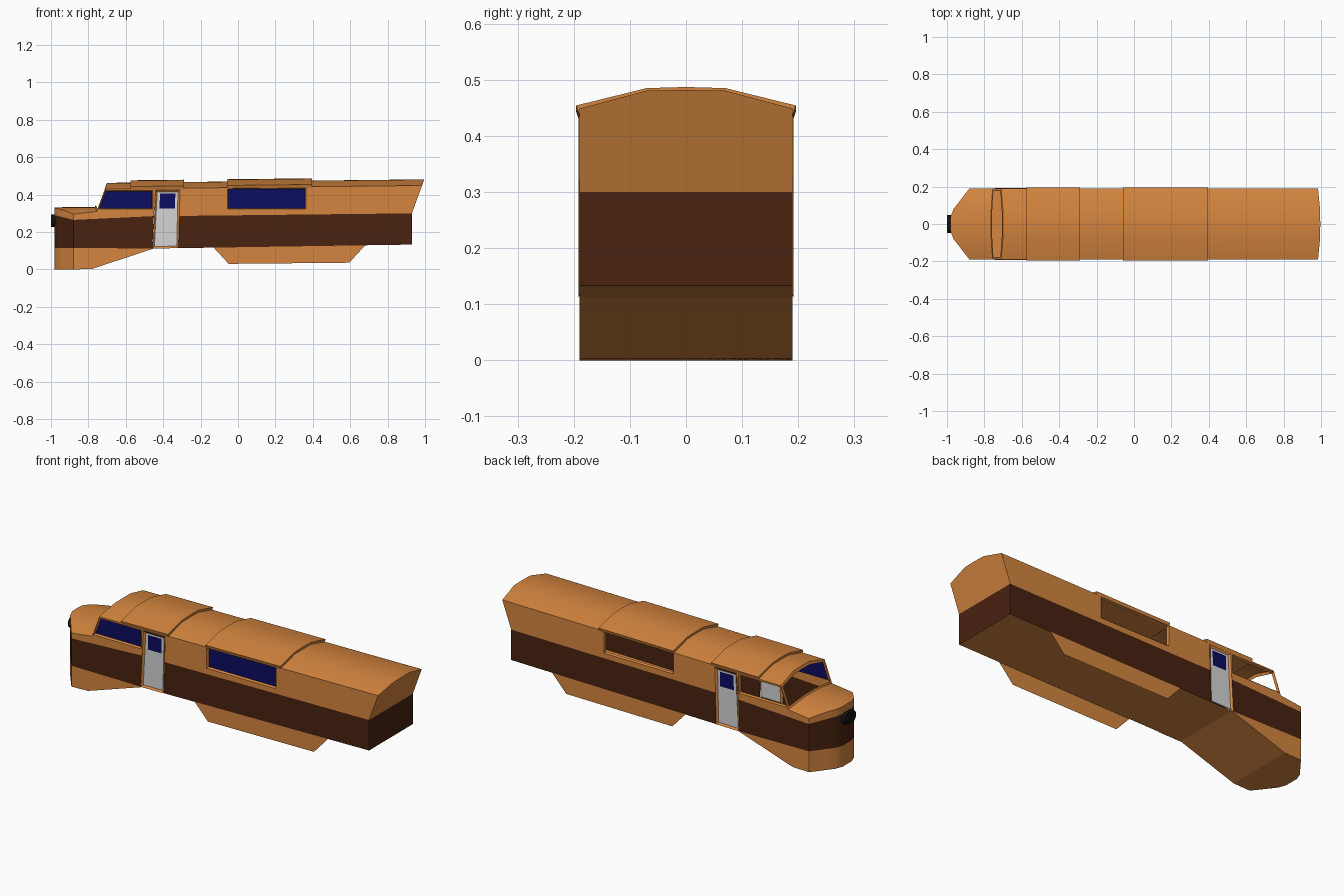
import bpy
import bmesh
import math
from mathutils import Vector

cube = bpy.data.objects.get("Cube")
if cube:
    bpy.data.objects.remove(cube, do_unlink=True)


def material(name, r, g, b):
    m = bpy.data.materials.new(name)
    m.use_nodes = True
    m.diffuse_color = (r, g, b, 1)
    node = next(n for n in m.node_tree.nodes if n.type == 'BSDF_PRINCIPLED')
    node.inputs["Base Color"].default_value = (r, g, b, 1)
    node.inputs["Roughness"].default_value = 0.7
    return m


orange = material("orange paint", 0.66, 0.235, 0.05)
brown = material("dark brown paint", 0.065, 0.016, 0.005)
blue = material("dark blue glass", 0.004, 0.004, 0.12)
white = material("door white", 0.66, 0.66, 0.66)
black = material("lamp black", 0.006, 0.006, 0.006)

HALF = 0.19  # half width of the body


def finish(bm, name, mat, smooth=False):
    me = bpy.data.meshes.new(name)
    bm.to_mesh(me)
    bm.free()
    ob = bpy.data.objects.new(name, me)
    bpy.context.scene.collection.objects.link(ob)
    me.materials.append(mat)
    if smooth:
        bpy.ops.object.select_all(action='DESELECT')
        ob.select_set(True)
        bpy.context.view_layer.objects.active = ob
        bpy.ops.object.shade_smooth_by_angle(angle=math.radians(30))
    return ob


def panel(name, loops, side, mat, recess=0.0):
    """Flat side panel from an (x, z) outline followed by hole outlines."""
    bm = bmesh.new()
    for loop in loops:
        vs = [bm.verts.new((x, side * (HALF - recess), z)) for x, z in loop]
        for a, b in zip(vs, vs[1:] + vs[:1]):
            bm.edges.new((a, b))
    bmesh.ops.triangle_fill(bm, use_beauty=True, edges=bm.edges[:], normal=(0, side, 0))
    bm.normal_update()
    bmesh.ops.reverse_faces(bm, faces=[f for f in bm.faces if f.normal.y * side < 0])
    bmesh.ops.dissolve_limit(bm, angle_limit=0.01, verts=bm.verts[:], edges=bm.edges[:])
    return finish(bm, name, mat)


def loft(name, rows, mat, outward, closed=False, caps=False, smooth=True):
    """Skin between rows of points; normals are turned towards outward."""
    bm = bmesh.new()
    grid = [[bm.verts.new(p) for p in row] for row in rows]
    n = len(rows[0])
    for a, b in zip(grid, grid[1:]):
        for i in range(n if closed else n - 1):
            j = (i + 1) % n
            bm.faces.new((a[i], a[j], b[j], b[i]))
    if caps:
        bm.faces.new(grid[0])
        bm.faces.new(grid[-1])
    bmesh.ops.recalc_face_normals(bm, faces=bm.faces[:])
    bm.normal_update()
    total = sum((f.normal * f.calc_area() for f in bm.faces), Vector())
    if not caps and total.dot(Vector(outward)) < 0:
        bmesh.ops.reverse_faces(bm, faces=bm.faces[:])
    return finish(bm, name, mat, smooth)


def inset(loop, w):
    """Shrink an outline by about w on every side."""
    res = []
    mid = [(min(p[k] for p in loop) + max(p[k] for p in loop)) / 2 for k in (0, 1)]
    ext = [max(p[k] for p in loop) - mid[k] for k in (0, 1)]
    for p in loop:
        res.append(tuple(mid[k] + (p[k] - mid[k]) * (1 - w / ext[k]) for k in (0, 1)))
    return res


def frame(name, outer, inner, side, recess):
    rows = [[(x, side * (HALF + 0.002), z) for x, z in outer],
            [(x, side * (HALF - recess), z) for x, z in inner]]
    return loft(name, rows, orange, (0, side, 0), closed=True, smooth=False)


# Shape rules for the roof and the nose
def crown(x):
    return 0.462 + 0.011 * (x + 0.71)


def roof_row(x, lift=0.0, lean=0.0):
    c = crown(x)
    pts = [(HALF, c - 0.032), (0.07, c), (0, c + 0.001), (-0.07, c), (-HALF, c - 0.032)]
    return [(x + (z - c + 0.032) * lean, y, z + lift) for y, z in pts]


def bulge(y):
    return 1 - (y / HALF) ** 2


def nose_x(y):
    y = abs(y)
    if y > 0.08:
        return -0.88 - 0.085 * (HALF - y) / 0.11
    return -0.965 - 0.015 * min(1, (0.08 - y) / 0.04)


def band_top(y):
    return 0.265 + 0.25 * (-0.88 - nose_x(y))


half_ys = [HALF, 0.155, 0.115, 0.08, 0.04]
ys = half_ys + [0] + [-y for y in reversed(half_ys)]

# Outlines on the side walls, as (x, z)
door = [(-0.458, 0.112), (-0.44, 0.425), (-0.31, 0.425), (-0.318, 0.114)]
door_in = inset(door, 0.011)
door_glass = [(-0.42, 0.325), (-0.417, 0.405), (-0.335, 0.405), (-0.337, 0.325)]
cab_window = [(-0.745, 0.322), (-0.71, 0.422), (-0.455, 0.422), (-0.455, 0.322)]
long_window = [(-0.056, 0.322), (-0.056, 0.434), (0.364, 0.436), (0.364, 0.322)]
upper = [(-0.88, 0.265), (-0.45, 0.285), door[1], door[2], (-0.314, 0.286), (0.93, 0.30),
         (0.984, 0.449), (-0.71, 0.43), (-0.755, 0.31), (-0.88, 0.295)]
band_front = [(-0.88, 0.115), door[0], (-0.45, 0.285), (-0.88, 0.265)]
band_rear = [door[3], (0.93, 0.133), (0.93, 0.30), (-0.314, 0.286)]
chin = [(-0.88, 0), (-0.78, 0.003), (-0.45, 0.112), (-0.88, 0.115)]
skirt = [(-0.13, 0.117), (-0.05, 0.03), (0.595, 0.036), (0.68, 0.129)]

for side, tag in ((-1, "front"), (1, "back")):
    panel(tag + "_upper_wall", [upper, cab_window, long_window], side, orange)
    panel(tag + "_band_by_nose", [band_front], side, brown)
    panel(tag + "_band_main", [band_rear], side, brown)
    panel(tag + "_chin_wall", [chin], side, orange)
    panel(tag + "_skirt", [skirt], side, orange)
    # Door with its frame and pane
    frame(tag + "_door_frame", door, door_in, side, 0.006)
    panel(tag + "_door", [door_in, door_glass], side, white, 0.006)
    panel(tag + "_door_pane", [door_glass], side, blue, 0.006)
    # Window reveals; only one side is glazed
    for label, win in (("cab_window", cab_window), ("long_window", long_window)):
        small = inset(win, 0.005)
        frame(tag + "_" + label + "_frame", win, small, side, 0.01)
        if side < 0:
            panel(tag + "_" + label + "_pane", [small], side, blue, 0.01)

# Nose: chin, band, rim and domed hood
levels = [lambda y: 0.0, lambda y: 0.115, band_top, lambda y: 0.295 + 0.037 * bulge(y)]
for i, (name, mat) in enumerate((("nose_chin", orange), ("nose_band", brown), ("nose_rim", orange))):
    loft(name, [[(nose_x(y), y, f(y)) for y in ys] for f in levels[i:i + 2]], mat, (-1, 0, 0))
edge = [(nose_x(y), y, levels[3](y)) for y in ys]
hood_back = [(-0.755 - 0.01 * bulge(y), y, 0.31 + 0.025 * bulge(y)) for y in ys]
loft("nose_hood", [edge, hood_back], orange, (0, 0, 1))

# Underside: chin floor, chin slope and body floor
loft("chin_floor", [[(nose_x(y), y, 0) for y in ys], [(-0.78, y, 0.003) for y in ys]],
     orange, (0, 0, -1), smooth=False)


def cross(x, z):
    return [(x, HALF, z), (x, -HALF, z)]


loft("chin_slope", [cross(-0.78, 0.003), cross(-0.45, 0.112)], orange, (0, 0, -1), smooth=False)
loft("body_floor", [cross(-0.45, 0.112), cross(0.93, 0.133)], orange, (0, 0, -1), smooth=False)

# Windscreen surround, left open
top = roof_row(-0.71, lean=0.3)
outer = [Vector(p) for p in hood_back + top[::-1]]
centre = Vector((-0.735, 0, 0.385))
inner = [centre + Vector(((p.x - centre.x) * 0.82, (p.y - centre.y) * 0.93, (p.z - centre.z) * 0.82))
         for p in outer]
loft("windscreen_frame", [outer, inner], orange, (-1, 0, 0), closed=True, smooth=False)

# Roof skin and the two raised roof panels
rear = roof_row(0.984, lean=0.36)
loft("roof", [top, rear], orange, (0, 0, 1))


def raised_row(x):
    c = crown(x)
    half = [(HALF, c - 0.038), (0.196, c - 0.02), (0.07, c + 0.011), (0, c + 0.013)]
    pts = half + [(-y, z) for y, z in reversed(half[:3])]
    return [(x, y, z) for y, z in pts]


for name, x0, x1 in (("cab_roof_panel", -0.575, -0.29), ("middle_roof_panel", -0.06, 0.395)):
    loft(name, [raised_row(x0), raised_row(x1)], orange, (0, 0, 1), closed=True, caps=True)

# Rear wall: upright band and overhanging upper part
loft("rear_band", [cross(0.93, 0.133), cross(0.93, 0.30)], brown, (1, 0, 0), smooth=False)
foot = [(0.93, p[1], 0.30) for p in rear]
loft("rear_upper_wall", [foot, rear], orange, (1, 0, 0), smooth=False)

# Twin headlamp
for name, y in (("headlamp_left", 0.016), ("headlamp_right", -0.016)):
    bm = bmesh.new()
    bmesh.ops.create_cone(bm, cap_ends=True, segments=16, radius1=0.033, radius2=0.033, depth=0.03)
    bmesh.ops.rotate(bm, verts=bm.verts[:], matrix=Vector((0, 0, 1)).rotation_difference(
        Vector((1, 0, 0))).to_matrix())
    bmesh.ops.translate(bm, verts=bm.verts[:], vec=(-0.985, y, 0.26))
    finish(bm, name, black, True)
